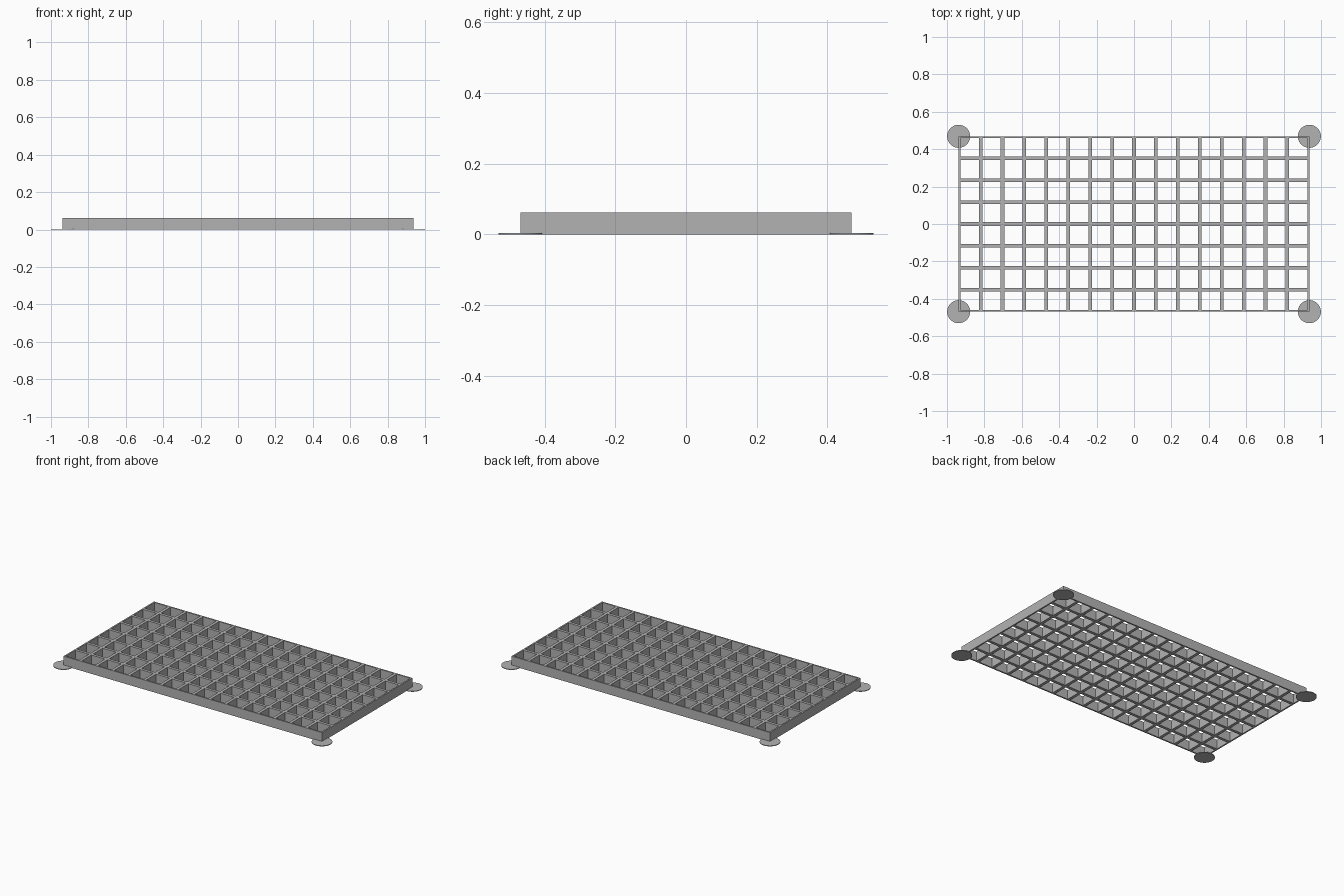
import bpy, bmesh

if "Cube" in bpy.data.objects:
    bpy.data.objects.remove(bpy.data.objects["Cube"], do_unlink=True)

COLS, ROWS = 16, 8
PITCH = 0.1172
HALF_BAR = 0.0095
HEIGHT = 0.062
PAD_RADIUS = 0.0615
PAD_HEIGHT = 0.004

grey = bpy.data.materials.new("plain grey")
grey.use_nodes = True
colour = (0.45, 0.45, 0.45, 1)
grey.diffuse_color = colour
grey.node_tree.nodes["Principled BSDF"].inputs["Base Color"].default_value = colour


def add_object(name, bm):
    mesh = bpy.data.meshes.new(name)
    bm.to_mesh(mesh)
    bm.free()
    mesh.materials.append(grey)
    obj = bpy.data.objects.new(name, mesh)
    bpy.context.collection.objects.link(obj)
    return obj


def bar_edges(count):
    """Bar edge positions along one axis; border bars are half as wide."""
    half = count * PITCH / 2
    edges = [-half, -half + HALF_BAR]
    for i in range(1, count):
        centre = i * PITCH - half
        edges += [centre - HALF_BAR, centre + HALF_BAR]
    return edges + [half - HALF_BAR, half]


# Lattice: flat grid with open cells, extruded upwards as one solid
xs, ys = bar_edges(COLS), bar_edges(ROWS)
bm = bmesh.new()
verts = [[bm.verts.new((x, y, 0)) for y in ys] for x in xs]
for i in range(len(xs) - 1):
    for j in range(len(ys) - 1):
        if i % 2 and j % 2:
            continue  # open cell
        bm.faces.new((verts[i][j], verts[i + 1][j],
                      verts[i + 1][j + 1], verts[i][j + 1]))
result = bmesh.ops.extrude_face_region(bm, geom=bm.faces[:], use_keep_orig=True)
top = [g for g in result["geom"] if isinstance(g, bmesh.types.BMVert)]
bmesh.ops.translate(bm, verts=top, vec=(0, 0, HEIGHT))
bmesh.ops.recalc_face_normals(bm, faces=bm.faces[:])
add_object("lattice_grate", bm)

# Thin round pads under the four corners
for side, sx in (("left", 1), ("right", -1)):
    for end, sy in (("front", -1), ("back", 1)):
        bm = bmesh.new()
        bmesh.ops.create_cone(bm, cap_ends=True, segments=48, radius1=PAD_RADIUS,
                              radius2=PAD_RADIUS, depth=PAD_HEIGHT)
        pad = add_object(f"{end}_{side}_corner_pad", bm)
        pad.location = (sx * xs[-1], sy * ys[-1], PAD_HEIGHT / 2)
